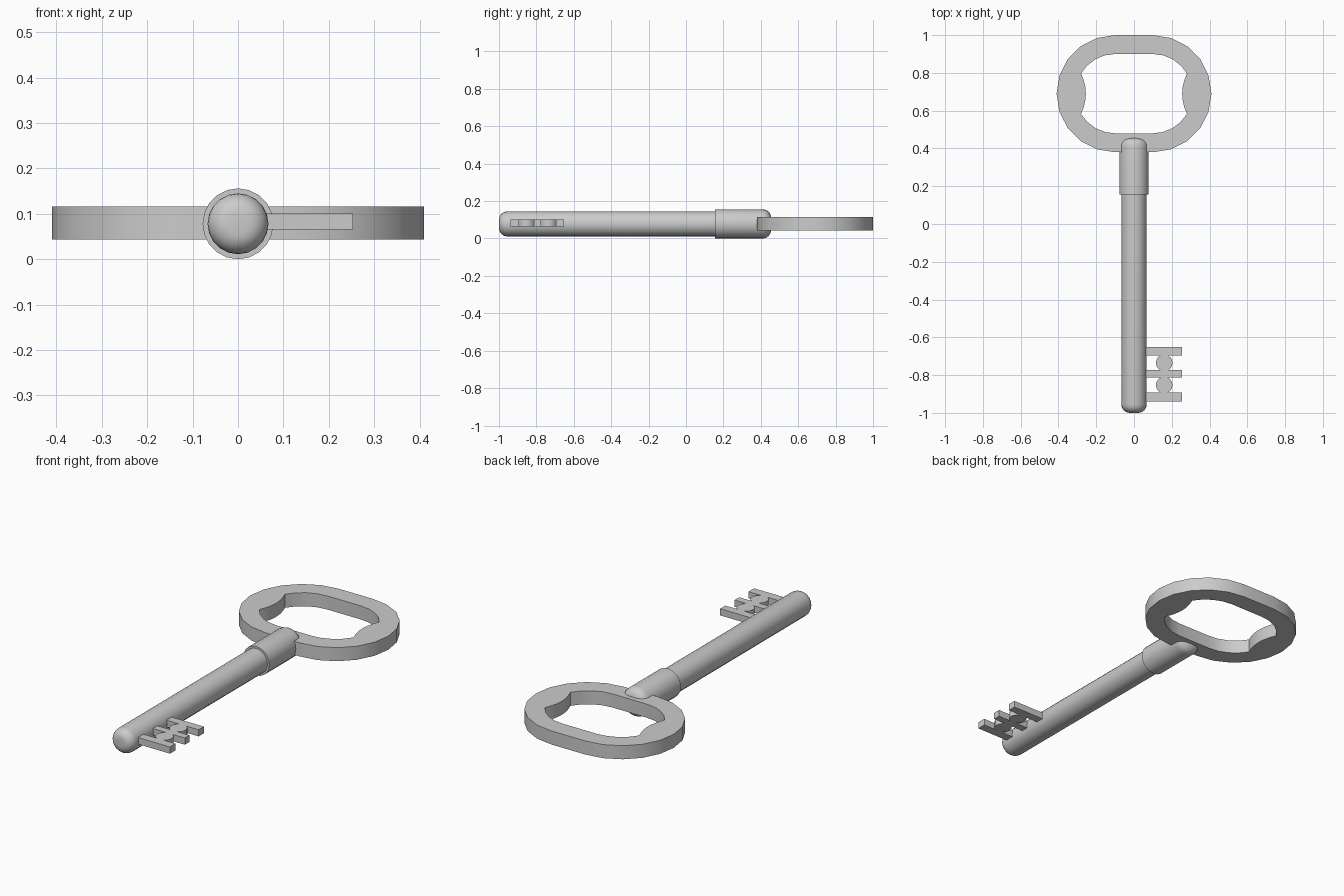
import bpy, bmesh
from math import sin, cos, pi, radians, asin, degrees

if "Cube" in bpy.data.objects:
    bpy.data.objects.remove(bpy.data.objects["Cube"])

ZC = 0.078  # height of the key's axis


def arc(cx, cy, r, a0, a1, n):
    """Points on an arc, angles in degrees, both ends included."""
    return [(cx + r * cos(radians(a0 + (a1 - a0) * i / n)),
             cy + r * sin(radians(a0 + (a1 - a0) * i / n))) for i in range(n + 1)]


def finish(obj, angle=35):
    bpy.ops.object.select_all(action='DESELECT')
    obj.select_set(True)
    bpy.context.view_layer.objects.active = obj
    if obj.type == 'CURVE':
        bpy.ops.object.convert(target='MESH')
        obj = bpy.context.view_layer.objects.active
    bm = bmesh.new()
    bm.from_mesh(obj.data)
    bmesh.ops.remove_doubles(bm, verts=bm.verts, dist=1e-5)
    bmesh.ops.recalc_face_normals(bm, faces=bm.faces)
    bm.to_mesh(obj.data)
    bm.free()
    bpy.ops.object.shade_smooth_by_angle(angle=radians(angle))


def turned(name, profile, sides=20):
    """Revolve (radius, y) points around the key's axis."""
    bm = bmesh.new()
    rings = [[bm.verts.new((r * cos(2 * pi * i / sides), y, ZC + r * sin(2 * pi * i / sides)))
              for i in range(sides)] for r, y in profile]
    for a, b in zip(rings, rings[1:]):
        for i in range(sides):
            j = (i + 1) % sides
            bm.faces.new((a[i], a[j], b[j], b[i]))
    bm.faces.new(rings[0])
    bm.faces.new(rings[-1])
    mesh = bpy.data.meshes.new(name)
    bm.to_mesh(mesh)
    bm.free()
    obj = bpy.data.objects.new(name, mesh)
    bpy.context.collection.objects.link(obj)
    finish(obj)


def plate(name, loops, z0, z1):
    """Flat plate from outline loops; inner loops become holes."""
    cu = bpy.data.curves.new(name, 'CURVE')
    cu.dimensions = '2D'
    cu.fill_mode = 'BOTH'
    cu.extrude = (z1 - z0) / 2
    for pts in loops:
        sp = cu.splines.new('POLY')
        sp.points.add(len(pts) - 1)
        for p, (x, y) in zip(sp.points, pts):
            p.co = (x, y, 0, 1)
        sp.use_cyclic_u = True
    obj = bpy.data.objects.new(name, cu)
    obj.location.z = (z0 + z1) / 2
    bpy.context.collection.objects.link(obj)
    finish(obj)


# Shaft with a rounded tip
f = 0.045
turned("shaft", arc(0.067 - f, -1 + f, f, -90, 0, 6) + [(0.067, 0.3)])

# Collar with a rounded end inside the bow
turned("collar", [(0.06, 0.155), (0.078, 0.155)] + arc(0.078 - f, 0.455 - f, f, 0, 90, 6))

# Bow: stadium ring whose hole is pinched by a bulge on each side
CX, CY = 0.10, 0.69
outer = arc(CX, CY, 0.31, -90, 90, 10)
cut = degrees(asin(0.108 / 0.21))
sw = degrees(asin(0.108 / 0.23))
inner = (arc(CX, CY, 0.21, -90, -cut, 4)
         + arc(0.485, CY, 0.23, 180 + sw, 180 - sw, 6)[1:-1]
         + arc(CX, CY, 0.21, cut, 90, 4))


def both(half):
    return half + [(-x, y) for x, y in reversed(half)]


plate("bow", [both(outer), both(inner)], 0.043, 0.116)

# Bit: three teeth joined by two round links
teeth = [(-0.939, -0.892), (-0.813, -0.774), (-0.696, -0.652)]
right, left = [], []
for i, (lo, hi) in enumerate(teeth):
    right += [(0.253, lo), (0.253, hi)]
    left += [(0.05, lo), (0.05, hi)]
    if i < 2:
        nxt, r = teeth[i + 1][0], 0.044
        a = degrees(asin((nxt - hi) / 2 / r))
        link = arc(0, (hi + nxt) / 2, r, -a, a, 6)
        right += [(0.16 + x, y) for x, y in link]
        left += [(0.16 - x, y) for x, y in link]
plate("bit", [right + left[::-1]], 0.065, 0.101)
